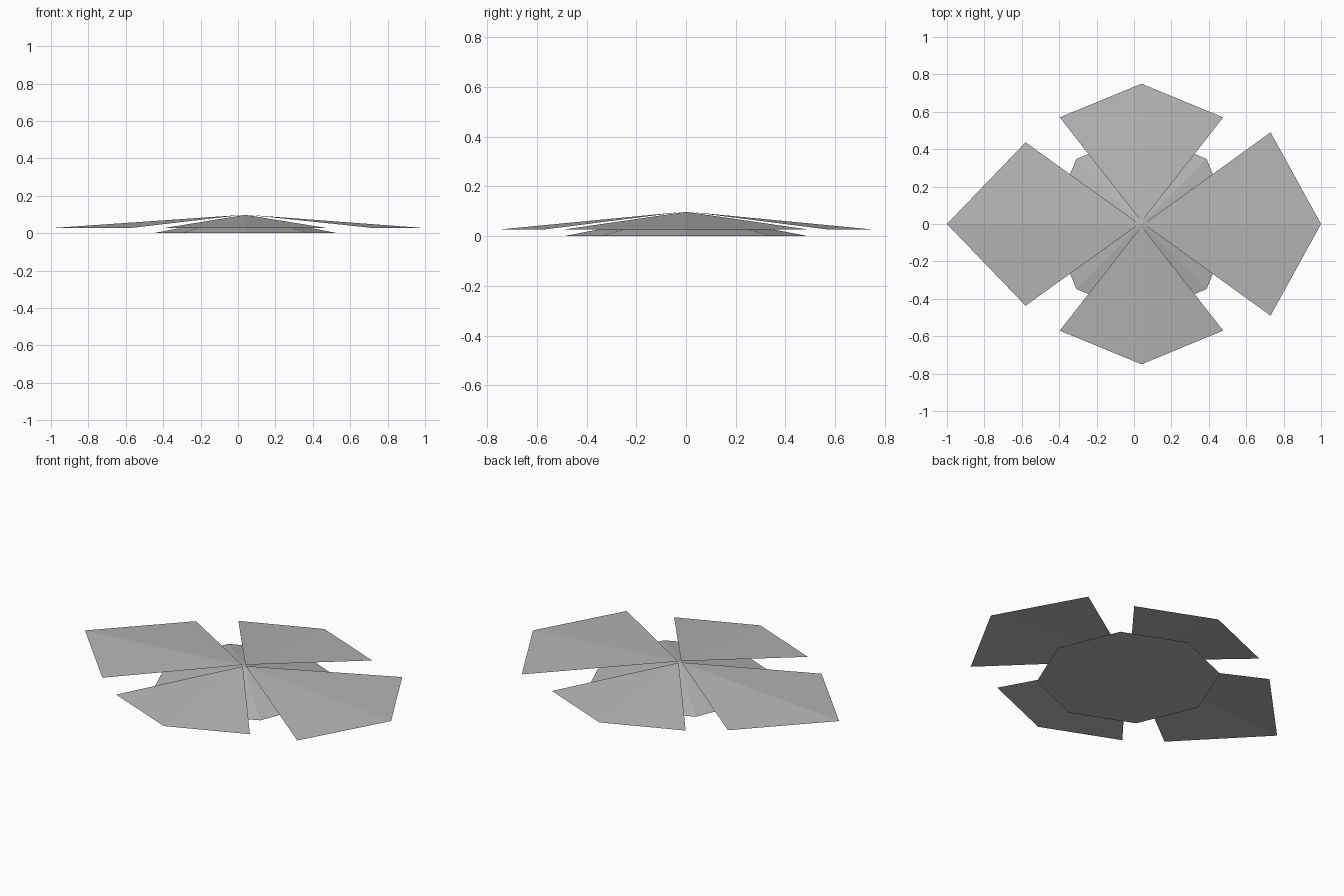
import bpy, bmesh, math

if "Cube" in bpy.data.objects:
    bpy.data.objects.remove(bpy.data.objects["Cube"], do_unlink=True)

CX = 0.04          # hub centre along x
EDGE_Z = 0.027     # height of the petal rims
TOP_Z = 0.098      # height where the petals meet

grey = bpy.data.materials.new("plain_grey")
grey.use_nodes = True
colour = (0.47, 0.47, 0.47, 1)
grey.diffuse_color = colour
grey.node_tree.nodes["Principled BSDF"].inputs["Base Color"].default_value = colour


def finish(name, bm):
    mesh = bpy.data.meshes.new(name)
    bm.to_mesh(mesh)
    bm.free()
    mesh.materials.append(grey)
    obj = bpy.data.objects.new(name, mesh)
    bpy.context.collection.objects.link(obj)
    return obj


# Low eight-sided pyramid under the petals
bm = bmesh.new()
bmesh.ops.create_cone(bm, cap_ends=True, segments=8, radius1=0.492, radius2=0, depth=0.095)
bmesh.ops.remove_doubles(bm, verts=bm.verts, dist=0.0001)
hub = finish("hub", bm)
hub.location = (CX, 0, 0.0475)


# Thin petal sheet, ridged from its inner point to its tip
def petal(name, angle, length, shoulder, half_width):
    bm = bmesh.new()
    inner = bm.verts.new((0.012, 0, TOP_Z))
    tip = bm.verts.new((length, 0, EDGE_Z))
    right = bm.verts.new((shoulder, -half_width, EDGE_Z))
    left = bm.verts.new((shoulder, half_width, EDGE_Z))
    bm.faces.new((inner, right, tip))
    bm.faces.new((inner, tip, left))
    obj = finish(name, bm)
    obj.location.x = CX
    obj.rotation_euler.z = math.radians(angle)


petal("left_petal", 0, 0.96, 0.69, 0.49)
petal("back_petal", 90, 0.75, 0.57, 0.437)
petal("right_petal", 180, 1.04, 0.62, 0.437)
petal("front_petal", 270, 0.75, 0.57, 0.437)
